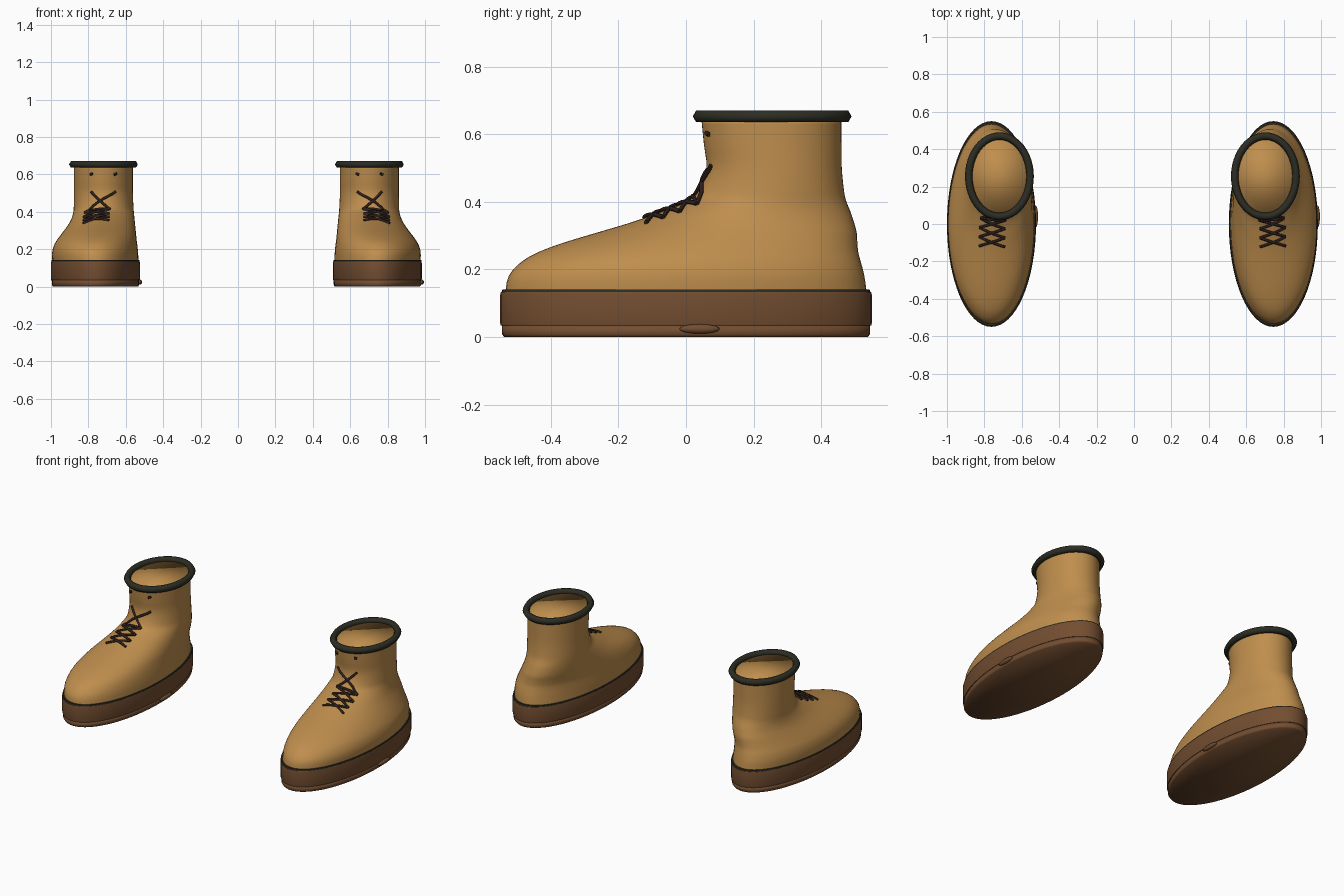
import bpy, bmesh, math
from mathutils import Vector
from mathutils.bvhtree import BVHTree

if "Cube" in bpy.data.objects:
    bpy.data.objects.remove(bpy.data.objects["Cube"])


def material(name, rgb):
    m = bpy.data.materials.new(name)
    m.use_nodes = True
    m.diffuse_color = (*rgb, 1)
    m.node_tree.nodes["Principled BSDF"].inputs["Base Color"].default_value = (*rgb, 1)
    return m


TAN = material("tan leather", (0.52, 0.27, 0.075))
BROWN = material("brown rubber", (0.17, 0.075, 0.03))
BLACK = material("dark trim", (0.026, 0.026, 0.018))
LACE = material("dark brown lace", (0.028, 0.015, 0.011))


def finish(name, bm, mat, smooth=True):
    bmesh.ops.recalc_face_normals(bm, faces=bm.faces)
    for f in bm.faces:
        f.smooth = smooth
    mesh = bpy.data.meshes.new(name)
    bm.to_mesh(mesh)
    bm.free()
    mesh.materials.append(mat)
    ob = bpy.data.objects.new(name, mesh)
    bpy.context.collection.objects.link(ob)
    return ob


def loft(name, sections, mat, cx, side, sharp=None, n=64):
    """Stack of ellipses; each section is z, front y, back y, inner x, outer x."""
    bm = bmesh.new()
    rings = []
    for z, front, back, inner, outer in sections:
        ring = []
        for i in range(n):
            a = math.tau * i / n
            x = (inner + outer) / 2 + (outer - inner) / 2 * math.cos(a)
            y = (front + back) / 2 + (back - front) / 2 * math.sin(a)
            ring.append(bm.verts.new((cx + side * x, y, z)))
        rings.append(ring)
    for a, b in zip(rings, rings[1:]):
        for i in range(n):
            j = (i + 1) % n
            bm.faces.new((a[i], a[j], b[j], b[i]))
    bm.faces.new(rings[0])
    bm.faces.new(rings[-1])
    ob = finish(name, bm, mat)
    if sharp:
        ob.data.set_sharp_from_angle(angle=math.radians(sharp))
    return ob


def refine(keys, steps=3):
    """Smooth in-between sections along the height."""
    out = []
    for i in range(len(keys) - 1):
        p = [keys[max(0, min(len(keys) - 1, i + k))] for k in (-1, 0, 1, 2)]
        for s in range(steps):
            t = s / steps
            out.append([b + t / 2 * (c - a + t * (2 * a - 5 * b + 4 * c - d
                        + t * (3 * (b - c) + d - a))) for a, b, c, d in zip(*p)])
    return out + [keys[-1]]


def oval(z, rx, ry):
    return z, -ry, ry, -rx, rx


UPPER = [
    (.13, -.535, .535, -.23, .23),
    (.18, -.525, .528, -.228, .232),
    (.22, -.49, .518, -.224, .222),
    (.25, -.44, .51, -.22, .205),
    (.28, -.36, .507, -.217, .183),
    (.31, -.26, .505, -.214, .16),
    (.34, -.16, .497, -.211, .14),
    (.37, -.075, .487, -.208, .126),
    (.4, .0, .475, -.205, .118),
    (.43, .036, .468, -.203, .116),
    (.5, .06, .461, -.2, .115),
    (.57, .053, .46, -.2, .115),
    (.65, .045, .46, -.2, .115),
]


def lace(name, a, b, tree, cx, side):
    """Cord running over the leather between two points."""
    curve = bpy.data.curves.new(name, 'CURVE')
    curve.dimensions = '3D'
    curve.bevel_depth = 0.007
    curve.bevel_resolution = 1
    curve.use_fill_caps = True
    spline = curve.splines.new('POLY')
    count = 9
    spline.points.add(count - 1)
    for i, point in enumerate(spline.points):
        p = Vector(a).lerp(Vector(b), i / (count - 1))
        p.x = cx + side * p.x
        loc, normal, _, _ = tree.find_nearest(p)
        point.co = (*(loc + normal * 0.004), 1)
    curve.materials.append(LACE)
    bpy.context.collection.objects.link(bpy.data.objects.new(name, curve))


# Lace rows: centre x, y, z
ROWS = [(0, -.122, .352), (0, -.073, .37), (0, -.024, .388),
        (-.005, .024, .412), (-.042, .063, .508)]


def build_boot(label, cx, side):
    # Sole: tread, midsole and dark welt
    loft(label + "_tread", [oval(0, .228, .538), oval(.008, .233, .544),
                            oval(.034, .234, .545)], BROWN, cx, side)
    loft(label + "_midsole", [oval(.034, .236, .548), oval(.042, .238, .55),
                              oval(.125, .238, .55), oval(.133, .236, .548)],
         BROWN, cx, side, 50)
    loft(label + "_welt", [oval(.132, .236, .546), oval(.141, .235, .543)],
         BLACK, cx, side, 40)

    # Small bulge on the tread edge
    bm = bmesh.new()
    bmesh.ops.create_uvsphere(bm, u_segments=16, v_segments=8, radius=1)
    bmesh.ops.scale(bm, vec=(.013, .06, .014), verts=bm.verts)
    bmesh.ops.translate(bm, vec=(cx + .236, .04, .024), verts=bm.verts)
    finish(label + "_tread_bulge", bm, BROWN)

    # Leather upper
    upper = loft(label + "_upper", refine(UPPER), TAN, cx, side)

    # Padded collar: six-sided ring around the opening
    bm = bmesh.new()
    n, m, r = 48, 6, .02
    verts = []
    for i in range(n):
        a = math.tau * i / n
        for j in range(m):
            b = math.tau * j / m
            verts.append(bm.verts.new((
                cx + side * (-.0425 + (.164 + r * math.cos(b)) * math.cos(a)),
                .255 + (.215 + r * math.cos(b)) * math.sin(a),
                .653 + r * math.sin(b))))
    for i in range(n):
        for j in range(m):
            k, q = (i + 1) % n, (j + 1) % m
            bm.faces.new((verts[i * m + j], verts[k * m + j],
                          verts[k * m + q], verts[i * m + q]))
    finish(label + "_collar", bm, BLACK)

    # Crossed laces, base bar and the short ends at the top eyelets
    mesh = upper.data
    tree = BVHTree.FromPolygons([v.co for v in mesh.vertices],
                                [p.vertices[:] for p in mesh.polygons])
    w = .072
    for i, (low, high) in enumerate(zip(ROWS, ROWS[1:])):
        for s in (-1, 1):
            lace(f"{label}_lace_{i}_{'inner' if s < 0 else 'outer'}",
                 (low[0] - s * w, *low[1:]), (high[0] + s * w, *high[1:]),
                 tree, cx, side)
    x, y, z = ROWS[3]
    lace(label + "_lace_bar", (x - w, y, z), (x + w, y, z), tree, cx, side)
    for s in (-1, 1):
        x = -.042 + s * w
        lace(f"{label}_lace_end_{'inner' if s < 0 else 'outer'}",
             (x - .01, .05, .603), (x + .01, .05, .597), tree, cx, side)


build_boot("right_boot", -.762, -1)
build_boot("left_boot", .745, 1)
